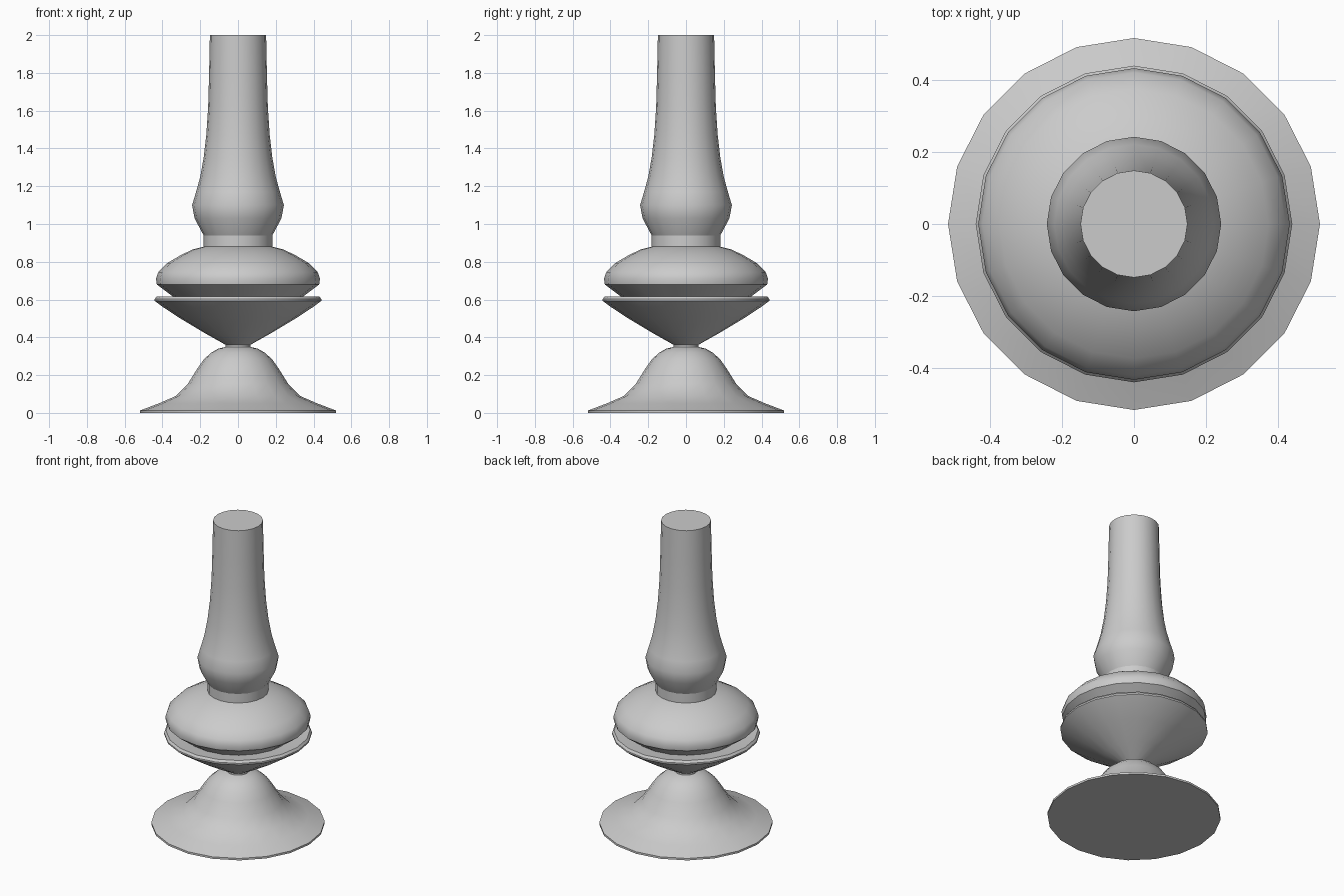
import bpy, bmesh
from math import cos, sin, pi, radians

if "Cube" in bpy.data.objects:
    bpy.data.objects.remove(bpy.data.objects["Cube"])

SIDES = 20


def lathe(name, profile, cap_bottom=False, cap_top=False):
    """Spin an (r, z) profile, listed bottom to top, around the z axis."""
    bm = bmesh.new()
    rings = [[bm.verts.new((r * cos(2 * pi * i / SIDES), r * sin(2 * pi * i / SIDES), z))
              for i in range(SIDES)] for r, z in profile]
    for a, b in zip(rings, rings[1:]):
        for i in range(SIDES):
            j = (i + 1) % SIDES
            bm.faces.new((a[i], a[j], b[j], b[i]))
    if cap_bottom:
        bm.faces.new(rings[0][::-1])
    if cap_top:
        bm.faces.new(rings[-1])
    mesh = bpy.data.meshes.new(name)
    bm.to_mesh(mesh)
    bm.free()
    obj = bpy.data.objects.new(name, mesh)
    bpy.context.collection.objects.link(obj)
    bpy.ops.object.select_all(action='DESELECT')
    obj.select_set(True)
    bpy.context.view_layer.objects.active = obj
    bpy.ops.object.shade_smooth_by_angle(angle=radians(32))
    return obj


# Flared foot, ending in the narrow waist
lathe("foot", [(0.518, 0), (0.518, 0.013), (0.42, 0.05), (0.328, 0.09), (0.265, 0.155),
               (0.215, 0.235), (0.18, 0.285), (0.14, 0.32), (0.105, 0.34),
               (0.065, 0.35), (0.065, 0.36)], cap_bottom=True)

# Shallow bowl with a thin rim, dipping into the groove
lathe("bowl", [(0.065, 0.36), (0.175, 0.422), (0.31, 0.503), (0.40, 0.562), (0.441, 0.593),
               (0.441, 0.603), (0.43, 0.617), (0.33, 0.605)])

# Rounded bulb above the groove
lathe("bulb", [(0.33, 0.605), (0.43, 0.68), (0.434, 0.71), (0.422, 0.745), (0.375, 0.793),
               (0.30, 0.837), (0.24, 0.865), (0.182, 0.88)])

# Straight collar
lathe("collar", [(0.182, 0.88), (0.182, 0.94)])

# Tapering chimney
lathe("chimney", [(0.182, 0.94), (0.23, 1.03), (0.243, 1.10), (0.222, 1.17), (0.20, 1.25),
                  (0.182, 1.35), (0.168, 1.47), (0.158, 1.62), (0.153, 1.80),
                  (0.149, 2.0)], cap_top=True)
